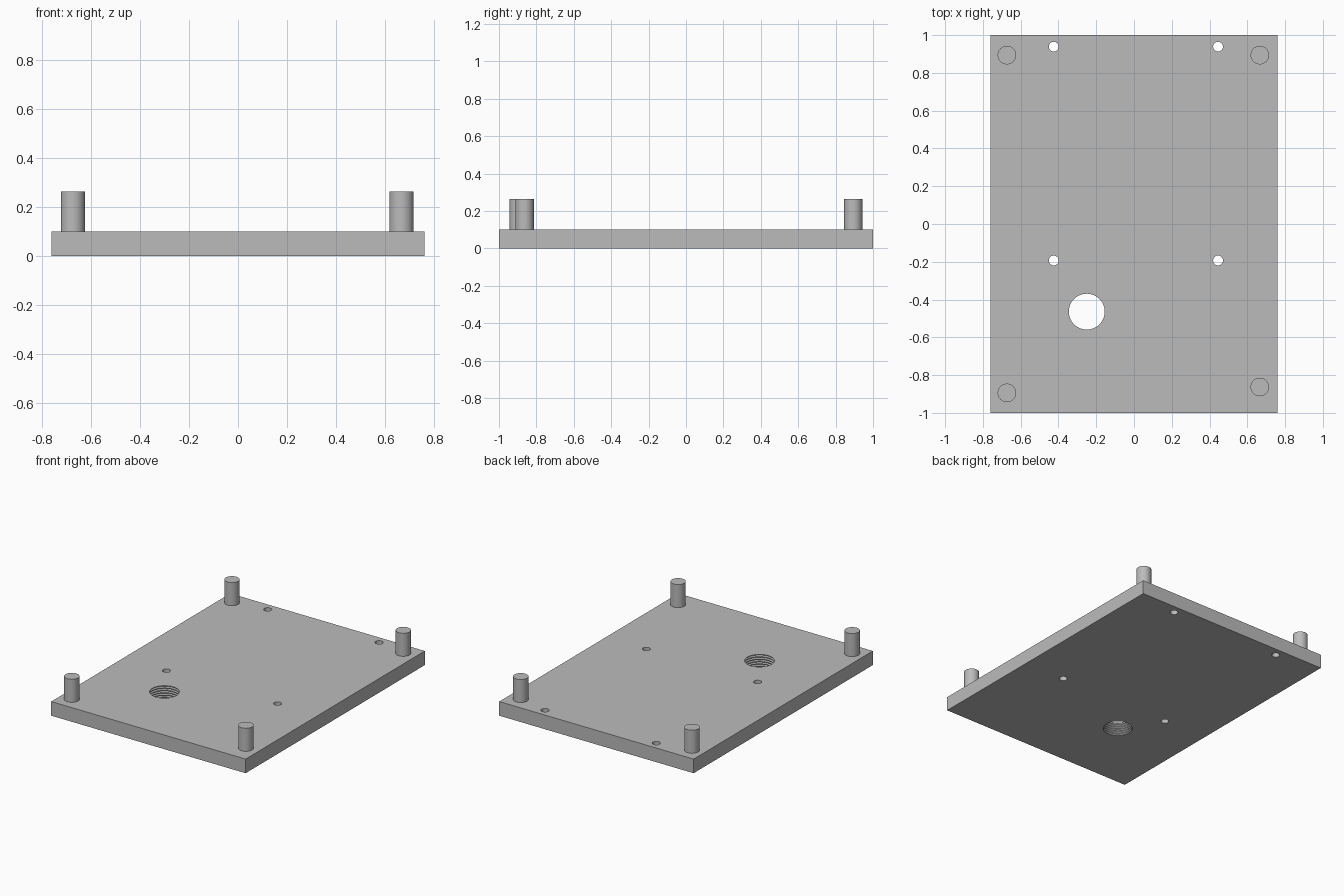
import bpy, bmesh, math
from mathutils import Matrix

cube = bpy.data.objects.get("Cube")
if cube:
    bpy.data.objects.remove(cube)

grey = bpy.data.materials.new("plain grey")
grey.use_nodes = True
COLOUR = (0.5, 0.5, 0.5, 1)
grey.diffuse_color = COLOUR
grey.node_tree.nodes["Principled BSDF"].inputs["Base Color"].default_value = COLOUR

THICK, POST_TOP = 0.10, 0.263


def make(name, bm):
    """Turn a bmesh into a named grey object."""
    bmesh.ops.recalc_face_normals(bm, faces=bm.faces)
    mesh = bpy.data.meshes.new(name)
    bm.to_mesh(mesh)
    bm.free()
    mesh.materials.append(grey)
    obj = bpy.data.objects.new(name, mesh)
    bpy.context.collection.objects.link(obj)
    return obj


def lathe(bm, x, y, profile, sides):
    """Stack rings of (radius, height) into a capped round solid."""
    rings = []
    for r, z in profile:
        angles = [math.tau * i / sides for i in range(sides)]
        rings.append([bm.verts.new((x + r * math.cos(a), y + r * math.sin(a), z))
                      for a in angles])
    for low, high in zip(rings, rings[1:]):
        for i in range(sides):
            j = (i + 1) % sides
            bm.faces.new((low[i], low[j], high[j], high[i]))
    bm.faces.new(rings[0][::-1])
    bm.faces.new(rings[-1])


def smooth(obj):
    bpy.ops.object.select_all(action='DESELECT')
    obj.select_set(True)
    bpy.context.view_layer.objects.active = obj
    bpy.ops.object.shade_smooth_by_angle(angle=math.radians(30))


# Base plate
bm = bmesh.new()
bmesh.ops.create_cube(bm, size=1, matrix=Matrix.Translation((0, 0, THICK / 2))
                      @ Matrix.Diagonal((1.52, 2, THICK, 1)))
plate = make("base_plate", bm)

# Cutter: four screw holes and one large threaded hole
bm = bmesh.new()
for x in (-0.425, 0.445):
    for y in (-0.193, 0.939):
        lathe(bm, x, y, [(0.026, -0.05), (0.026, THICK + 0.05)], 32)
TURNS = 6
pitch = THICK / TURNS
thread = [(0.095, -0.05)]
for k in range(TURNS):
    thread += [(0.095, (k + 0.1) * pitch), (0.102, (k + 0.5) * pitch),
               (0.095, (k + 0.9) * pitch)]
thread.append((0.095, THICK + 0.05))
lathe(bm, -0.25, -0.464, thread, 48)
cutter = make("hole_cutter", bm)
cutter.hide_render = True

# Cut the holes and keep the result as plain mesh
mod = plate.modifiers.new("holes", 'BOOLEAN')
mod.operation, mod.solver, mod.object = 'DIFFERENCE', 'EXACT', cutter
bpy.context.view_layer.update()
evaluated = plate.evaluated_get(bpy.context.evaluated_depsgraph_get())
cut_mesh = bpy.data.meshes.new_from_object(evaluated)
plate.modifiers.clear()
plate.data = cut_mesh
bpy.data.objects.remove(cutter)
smooth(plate)

# Corner posts
posts = {"back_right_post": (-0.673, 0.894), "back_left_post": (0.666, 0.894),
         "front_right_post": (-0.673, -0.894), "front_left_post": (0.666, -0.863)}
for name, (x, y) in posts.items():
    bm = bmesh.new()
    lathe(bm, x, y, [(0.049, THICK), (0.049, POST_TOP)], 48)
    smooth(make(name, bm))
